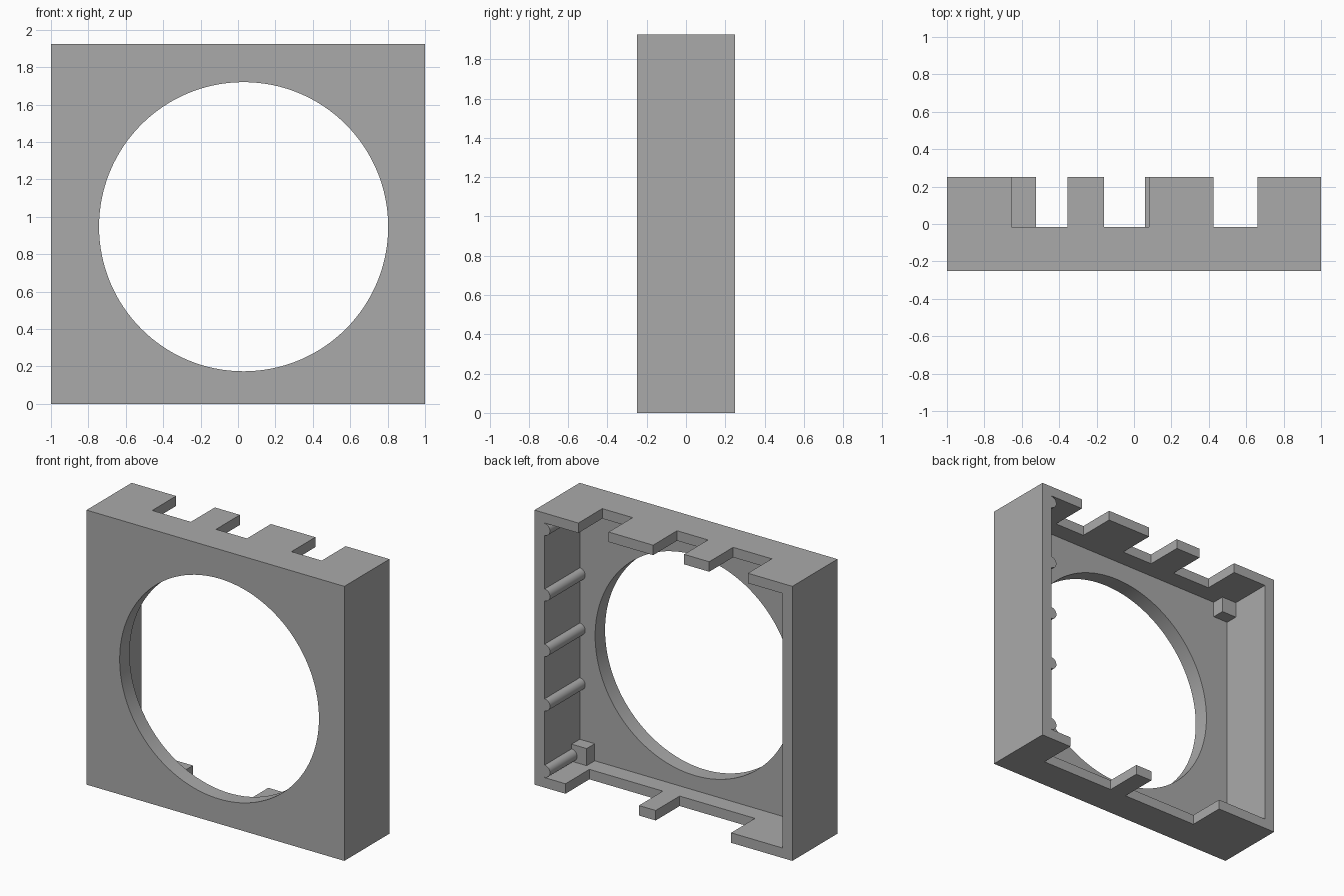
import bpy, bmesh
from math import sin, cos, pi
from mathutils import Vector

if "Cube" in bpy.data.objects:
    bpy.data.objects.remove(bpy.data.objects["Cube"], do_unlink=True)

W, D, H = 1.0, 0.25, 1.925      # half width, half depth, height
T, WALL = 0.07, 0.078           # slab and wall thickness
PLATE_Y = -0.14                 # rear surface of the front plate
NOTCH_Y = -0.015                # bottom of the notches
INNER = W - WALL

grey = bpy.data.materials.new("plain grey")
grey.use_nodes = True
grey.diffuse_color = (0.4, 0.4, 0.4, 1)
grey.node_tree.nodes["Principled BSDF"].inputs["Base Color"].default_value = (0.4, 0.4, 0.4, 1)


def prism(name, outline, axis, start, end):
    """Extrude a flat outline along y (outline is x, z) or z (outline is x, y)."""
    def place(p, t):
        return (p[0], t, p[1]) if axis == "y" else (p[0], p[1], t)
    bm = bmesh.new()
    face = bm.faces.new([bm.verts.new(place(p, start)) for p in outline])
    moved = bmesh.ops.extrude_face_region(bm, geom=[face])["geom"]
    shift = Vector(place((0, 0), end - start))
    bmesh.ops.translate(bm, vec=shift, verts=[g for g in moved if isinstance(g, bmesh.types.BMVert)])
    bmesh.ops.recalc_face_normals(bm, faces=bm.faces)
    mesh = bpy.data.meshes.new(name)
    bm.to_mesh(mesh)
    bm.free()
    mesh.materials.append(grey)
    obj = bpy.data.objects.new(name, mesh)
    bpy.context.collection.objects.link(obj)
    return obj


def rect(x0, x1, v0, v1):
    return [(x0, v0), (x1, v0), (x1, v1), (x0, v1)]


def arc(cx, cz, r, a0, a1, steps):
    return [(cx + r * cos(a0 + (a1 - a0) * i / steps),
             cz + r * sin(a0 + (a1 - a0) * i / steps)) for i in range(steps)]


def smooth(obj):
    bpy.ops.object.select_all(action="DESELECT")
    obj.select_set(True)
    bpy.context.view_layer.objects.active = obj
    bpy.ops.object.shade_smooth_by_angle(angle=pi / 6)


# Front plate with a large round opening
plate = prism("front_plate", rect(-W, W, 0, H), "y", -D, PLATE_Y)
cutter = prism("opening_cutter", arc(0.03, 0.947, 0.773, 0, 2 * pi, 128), "y", -W, W)
cut = plate.modifiers.new("opening", "BOOLEAN")
cut.operation, cut.solver, cut.object = "DIFFERENCE", "EXACT", cutter
bpy.context.view_layer.objects.active = plate
bpy.ops.object.modifier_apply(modifier=cut.name)
bpy.data.objects.remove(cutter, do_unlink=True)
smooth(plate)


# Top and bottom slabs, notched along the rear edge
def notched_slab(name, notches, z0, z1):
    outline = [(W, PLATE_Y), (-W, PLATE_Y), (-W, D)]
    for a, b in notches:
        outline += [(a, D), (a, NOTCH_Y), (b, NOTCH_Y), (b, D)]
    prism(name, outline + [(W, D)], "z", z0, z1)


notched_slab("top_slab", [(-0.655, -0.355), (-0.16, 0.08), (0.425, 0.66)], H - T, H)
notched_slab("bottom_slab", [(-0.525, 0.06), (0.19, 0.76)], 0, T)

# Side walls and the small blocks in the inner corners
for side, s in (("left", 1), ("right", -1)):
    prism(side + "_wall", rect(s * INNER, s * W, PLATE_Y, D), "z", T, H - T)
    for level, z0, z1 in (("bottom", T, 0.19), ("top", H - 0.18, H - T)):
        prism(f"{level}_{side}_corner_block", rect(s * 0.806, s * INNER, PLATE_Y, -0.05), "z", z0, z1)

# Half-round ribs on the inside of the left wall
for i, z in enumerate((0.115, 0.58, 0.963, 1.35, 1.81)):
    profile = arc(INNER, z, 0.042, pi / 2, 3 * pi / 2, 16) + [(INNER, z - 0.042)]
    smooth(prism(f"wall_rib_{i + 1}", profile, "y", PLATE_Y, D))
